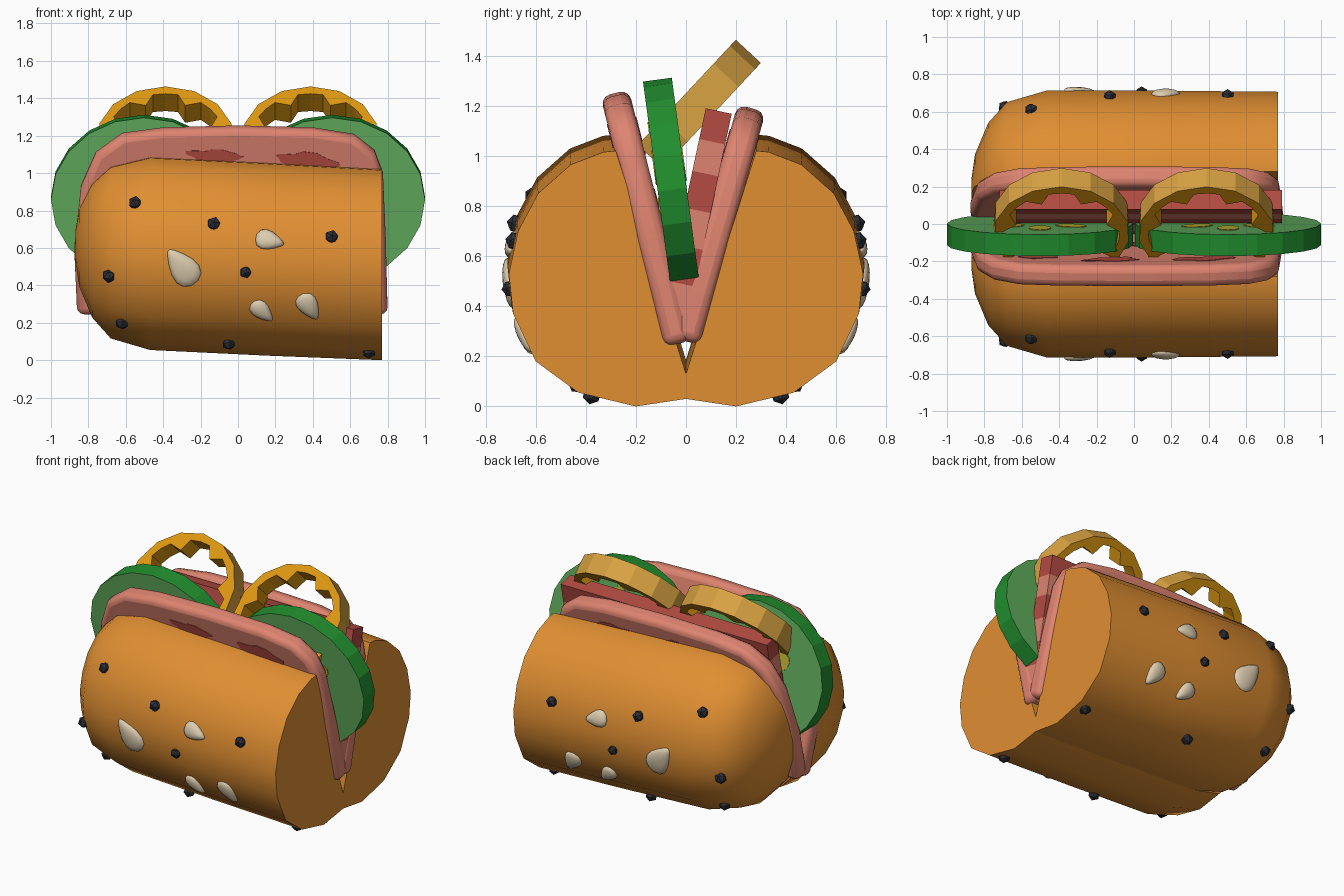
import bpy, bmesh, math
from mathutils import Matrix, Vector
from mathutils.bvhtree import BVHTree

if "Cube" in bpy.data.objects:
    bpy.data.objects.remove(bpy.data.objects["Cube"])


def material(name, rgb):
    lin = [((c / 255 + 0.055) / 1.055) ** 2.4 for c in rgb]
    m = bpy.data.materials.new(name)
    m.diffuse_color = (*lin, 1)
    m.use_nodes = True
    m.node_tree.nodes["Principled BSDF"].inputs["Base Color"].default_value = m.diffuse_color
    return m


BREAD = material("bread crust", (224, 143, 50))
HAM = material("ham pink", (222, 132, 112))
RED = material("cured red", (180, 76, 66))
SKIN = material("cucumber skin", (33, 142, 46))
FLESH = material("cucumber flesh", (98, 175, 94))
YELLOW = material("cucumber seed yellow", (192, 182, 52))
PEPPER = material("pepper flesh", (222, 153, 18))
PEPPER_SKIN = material("pepper skin", (216, 162, 66))
DARK = material("dark seed", (44, 47, 54))
PALE = material("pale seed", (222, 206, 176))


def finish(name, bm, mats, smooth=None, bevel=0):
    bmesh.ops.recalc_face_normals(bm, faces=bm.faces)
    me = bpy.data.meshes.new(name)
    bm.to_mesh(me)
    bm.free()
    ob = bpy.data.objects.new(name, me)
    bpy.context.collection.objects.link(ob)
    for m in mats:
        me.materials.append(m)
    if bevel:
        b = ob.modifiers.new("Bevel", "BEVEL")
        b.width, b.segments, b.limit_method = bevel, 3, "ANGLE"
        b.angle_limit = math.radians(50)
    if smooth:
        bpy.ops.object.select_all(action="DESELECT")
        ob.select_set(True)
        bpy.context.view_layer.objects.active = ob
        bpy.ops.object.shade_smooth_by_angle(angle=math.radians(smooth))
    return ob


def frame(x, y, z, dy, dz):
    """Slice plane: local X = world x, local Y = tilted up, local Z = forward."""
    up = Vector((0, dy, dz)).normalized()
    ex = Vector((1, 0, 0))
    m = Matrix((ex, up, ex.cross(up))).transposed().to_4x4()
    m.translation = (x, y, z)
    return m


def slab(bm, pts, z0, z1, mat=0):
    """Extrude an outline; returns the two caps and the side faces."""
    lo = [bm.verts.new((x, y, z0)) for x, y in pts]
    hi = [bm.verts.new((x, y, z1)) for x, y in pts]
    caps = [bm.faces.new(lo[::-1]), bm.faces.new(hi)]
    n = len(pts)
    sides = [bm.faces.new((lo[i], lo[(i + 1) % n], hi[(i + 1) % n], hi[i])) for i in range(n)]
    for f in caps + sides:
        f.material_index = mat
    return caps, sides


def blob(cx, cy, rx, ry, rot=0, wobble=0.0, n=14):
    pts = []
    for i in range(n):
        a = math.tau * i / n
        r = 1 + wobble * math.sin(3 * a + cx * 9) + wobble * math.sin(5 * a)
        x, y = rx * r * math.cos(a), ry * r * math.sin(a)
        pts.append((cx + x * math.cos(rot) - y * math.sin(rot),
                    cy + x * math.sin(rot) + y * math.cos(rot)))
    return pts


# Bread: half section lofted from the cut end to the rounded end
SECTION = [(0, .13), (.28, 1.02), (.33, 1.015), (.46, .965), (.59, .85), (.67, .7), (.707, .53),
           (.69, .37), (.6, .18), (.43, .055), (.2, 0), (0, .03)]
STATIONS = [(.77, 1, 0), (.15, 1.01, .03), (-.47, 1.01, .06), (-.68, .9, .06),
            (-.78, .7, .06), (-.85, .4, .06), (-.87, .15, .06)]
CY, CZ = .15, .56


def bread(name, side):
    bm = bmesh.new()
    rings = [[bm.verts.new((x, side * max(0, CY + (y - CY) * s), CZ + (z - CZ) * s + dz))
              for y, z in SECTION] for x, s, dz in STATIONS]
    n = len(SECTION)
    for a, b in zip(rings, rings[1:]):
        for i in range(n):
            bm.faces.new((a[i], a[(i + 1) % n], b[(i + 1) % n], b[i]))
    bm.faces.new(rings[0])
    bm.faces.new(rings[-1])
    bmesh.ops.recalc_face_normals(bm, faces=bm.faces)
    tree = BVHTree.FromBMesh(bm)
    finish(name, bm, [BREAD], smooth=40)
    return tree


front_tree = bread("bread_front", -1)
bread("bread_back", 1)

# Seeds: placed on the crust by ray, then mirrored to the back half
DARK_SEEDS = [(-.55, .84, .038), (-.13, .73, .038), (.5, .66, .038), (-.69, .45, .038),
              (.04, .47, .034), (-.62, .2, .038), (-.05, .09, .038), (.7, .045, .038)]
# x, z, half length, half width, direction of the tip
PALE_SEEDS = [(-.3, .5, .115, .07, 128), (.17, .64, .078, .05, -15),
              (.13, .26, .075, .045, -48), (.38, .285, .085, .052, -62)]


def crust_matrix(x, z, angle=0):
    hit, nor, _, _ = front_tree.ray_cast(Vector((x, -3, z)), Vector((0, 1, 0)))
    a = math.radians(angle)
    ex = Vector((math.cos(a), 0, math.sin(a)))
    ex = (ex - nor * ex.dot(nor)).normalized()
    m = Matrix((ex, nor.cross(ex), nor)).transposed().to_4x4()
    m.translation = hit
    return m


for side, half in ((1, "front"), (-1, "back")):
    flip = Matrix.Diagonal((1, side, 1, 1))
    bm = bmesh.new()
    for x, z, r in DARK_SEEDS:
        bmesh.ops.create_icosphere(bm, subdivisions=1, radius=r,
                                   matrix=flip @ crust_matrix(x, z))
    finish("dark_seeds_" + half, bm, [DARK])
    bm = bmesh.new()
    for x, z, l, w, ang in PALE_SEEDS:
        vs = bmesh.ops.create_uvsphere(bm, u_segments=14, v_segments=8, radius=1)["verts"]
        for v in vs:
            v.co = (v.co.x * l, v.co.y * w * (1 - .5 * v.co.x), v.co.z * .028)
        bmesh.ops.transform(bm, matrix=flip @ crust_matrix(x, z, ang), verts=vs)
    finish("pale_seeds_" + half, bm, [PALE], smooth=60)

# Ham slices with red marbling plates on both faces
HAM_OUTLINE = [(-.86, 0), (-.875, .35), (-.84, .68), (-.76, .86), (-.62, .96), (-.4, .99), (0, 1),
               (.4, .99), (.62, .955), (.73, .87), (.775, .75), (.79, .4), (.8, 0)]
MARKS = [(-.12, .85, .14, .042, -.1), (.38, .83, .17, .04, -.15), (-.52, .79, .1, .04, .1),
         (.1, .55, .15, .05, .2), (-.4, .45, .13, .05, -.2)]
for name, (y0, z0), (y1, z1) in (("ham_front", (-.03, .25), (-.285, 1.25)),
                                 ("ham_back", (.0, .26), (.262, 1.19))):
    m = frame(0, y0, z0, y1 - y0, z1 - z0)
    length = math.hypot(y1 - y0, z1 - z0)
    bm = bmesh.new()
    slab(bm, [(x, v * length) for x, v in HAM_OUTLINE], -.058, .058)
    bm.transform(m)
    finish(name, bm, [HAM], smooth=40, bevel=.038)
    bm = bmesh.new()
    for cx, v, rx, ry, rot in MARKS:
        for s in (-1, 1):
            slab(bm, blob(cx, v * length, rx, ry, rot, .14, 18), s * .056, s * .061)
    bm.transform(m)
    finish(name + "_marbling", bm, [RED])

# Striped cured meat slice, banded by height
bm = bmesh.new()
levels = [.35, .5, .65, .8, .95, 1.08, 1.205]
for i, (a, b) in enumerate(zip(levels, levels[1:])):
    slab(bm, [(-.72, a), (.79, a), (.79, b), (-.72, b)], -.053, .053, i % 2)
bm.transform(frame(0, -.12, 0, .255, 1.2))
finish("striped_meat", bm, [HAM, RED])

# Cucumber slices: skin rim, inset flesh, seed plates
for side, label in ((-1, "left"), (1, "right")):
    m = frame(side * .503, -.055, .865, -.12, .89)
    bm = bmesh.new()
    caps, _ = slab(bm, blob(0, 0, .497, .443, n=20), -.058, .058)
    bmesh.ops.inset_individual(bm, faces=caps, thickness=.045)
    for f in caps:
        f.material_index = 1
    bm.transform(m)
    finish("cucumber_" + label, bm, [SKIN, FLESH])
    bm = bmesh.new()
    for k in range(6):
        a = math.tau * (k + .5) / 6
        for s in (-1, 1):
            slab(bm, blob(.19 * math.cos(a), .19 * math.sin(a), .09, .06, a), s * .056, s * .062)
    bm.transform(m)
    finish("cucumber_seeds_" + label, bm, [YELLOW])

# Pepper rings: open arcs with inner ridges, separate skin colour outside
outer, inner = [], []
for k in range(21):
    a = math.radians(-35 + 12.5 * k)
    if k % 2 == 0:
        outer.append((.365 * math.cos(a), .365 * math.sin(a)))
    r = .25 if k % 4 == 0 else .312
    inner.append((r * math.cos(a), r * math.sin(a)))
for side, label in ((-1, "left"), (1, "right")):
    bm = bmesh.new()
    caps, sides = slab(bm, outer + inner[::-1], -.068, .068)
    for f in sides[:len(outer) - 1]:
        f.material_index = 1
    bm.transform(frame(side * .388, 0, 1.15, .68, .73))
    finish("pepper_ring_" + label, bm, [PEPPER, PEPPER_SKIN])
